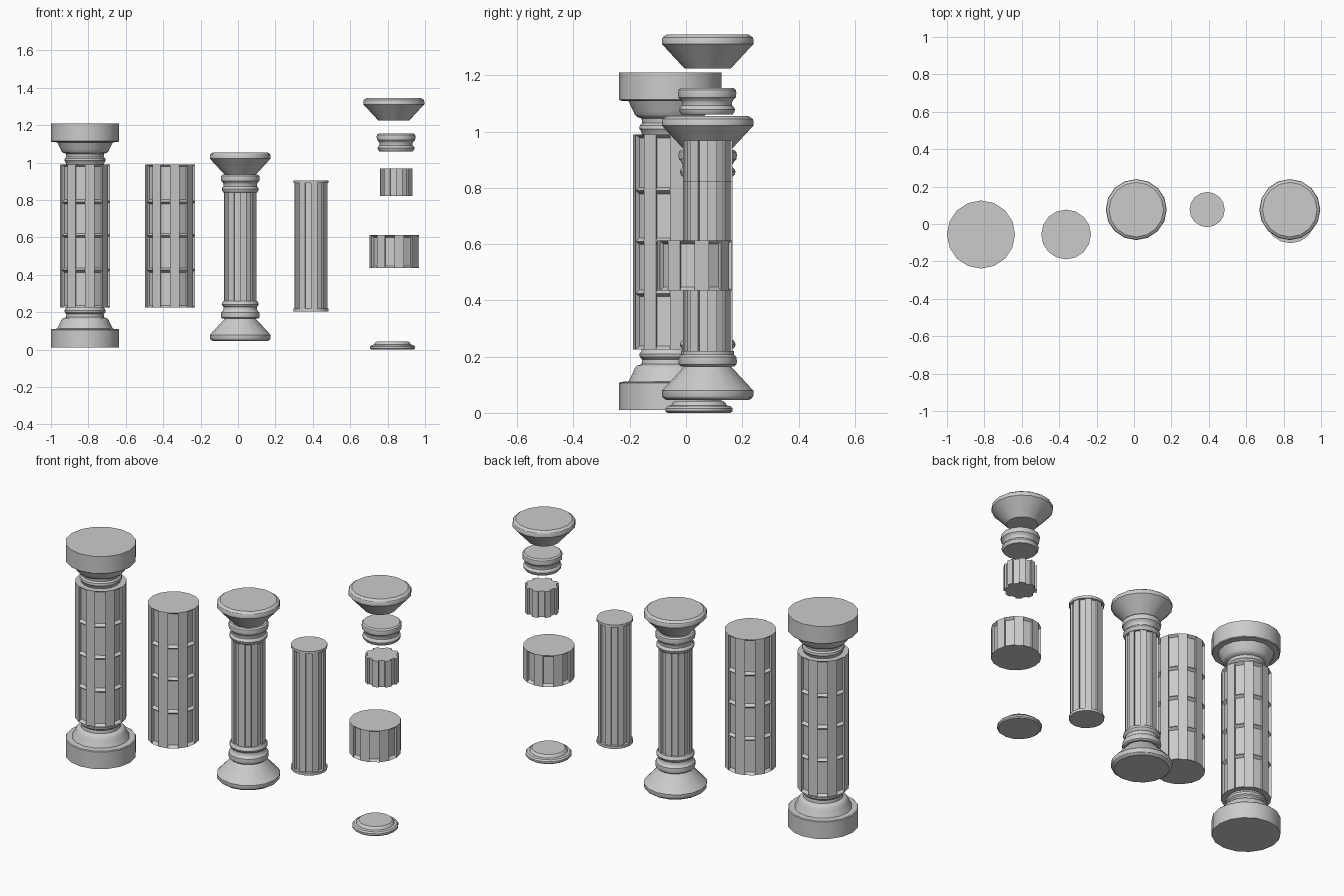
import bpy, bmesh, math

SIDES = 16
if "Cube" in bpy.data.objects:
    bpy.data.objects.remove(bpy.data.objects["Cube"], do_unlink=True)

stone = bpy.data.materials.new("grey stone")
stone.use_nodes = True
stone.diffuse_color = (0.6, 0.6, 0.6, 1)
stone.node_tree.nodes["Principled BSDF"].inputs["Base Color"].default_value = (0.6, 0.6, 0.6, 1)


def finish(bm, name, spot):
    """Turn a bmesh into a shaded object standing at the given x, y."""
    bmesh.ops.recalc_face_normals(bm, faces=bm.faces)
    mesh = bpy.data.meshes.new(name)
    bm.to_mesh(mesh)
    bm.free()
    mesh.materials.append(stone)
    obj = bpy.data.objects.new(name, mesh)
    bpy.context.collection.objects.link(obj)
    obj.location = (spot[0], spot[1], 0)
    bpy.ops.object.select_all(action="DESELECT")
    obj.select_set(True)
    bpy.context.view_layer.objects.active = obj
    bpy.ops.object.shade_smooth_by_angle(angle=math.radians(30))
    return obj


def loft(bm, rings):
    """Skin a stack of rings and close both ends."""
    loops = [[bm.verts.new(p) for p in ring] for ring in rings]
    walls = []
    for low, high in zip(loops, loops[1:]):
        n = len(low)
        for i in range(n):
            j = (i + 1) % n
            walls.append(bm.faces.new((low[i], low[j], high[j], high[i])))
    bm.faces.new(loops[0][::-1])
    bm.faces.new(loops[-1])
    return walls


def circle(r, z):
    turn = math.tau / SIDES
    return [(r * math.cos(i * turn), r * math.sin(i * turn), z) for i in range(SIDES)]


def turned(name, spot, profile, base=0, flip=False):
    """Lathe a (radius, height) profile upward from base, or downward if flipped."""
    bm = bmesh.new()
    sign = -1 if flip else 1
    loft(bm, [circle(r, base + sign * z) for r, z in profile])
    return finish(bm, name, spot)


def panelled_drum(name, spot, z0, z1, r=0.133):
    """Round drum with every second side sunk as a panel."""
    bm = bmesh.new()
    walls = loft(bm, [circle(r, z0), circle(r, z1)])
    sunk = walls[1::2]
    bmesh.ops.inset_individual(bm, faces=sunk, thickness=0.005, depth=0)
    for f in sunk:
        centre = f.calc_center_median()
        out = centre.copy()
        out.z = 0
        out.normalize()
        for v in f.verts:
            v.co -= out * 0.016
            v.co.z += 0.012 * (-1 if v.co.z > centre.z else 1)
    return finish(bm, name, spot)


def fluted_shaft(name, spot, z0, z1, r=0.088, depth=0.011):
    """Shaft with open square flutes running its full height."""
    turn = math.tau / SIDES
    rings = []
    for z in (z0, z1):
        ring = []
        for i in range(SIDES):
            rad = r if i % 2 == 0 else r - depth
            for a in (i * turn, (i + 1) * turn):
                ring.append((rad * math.cos(a), rad * math.sin(a), z))
        rings.append(ring)
    bm = bmesh.new()
    loft(bm, rings)
    return finish(bm, name, spot)


# Shared moulding profiles, listed from the outer end toward the shaft
block = [(0.182, 0), (0.182, 0.096), (0.178, 0.1), (0.148, 0.102), (0.142, 0.115),
         (0.132, 0.135), (0.126, 0.15), (0.118, 0.158), (0.102, 0.163), (0.1, 0.18),
         (0.108, 0.188), (0.11, 0.2), (0.104, 0.208), (0.1, 0.22)]
cone = [(0.146, 0), (0.16, 0.01), (0.163, 0.018), (0.163, 0.034), (0.156, 0.041),
        (0.083, 0.12)]
collar = [(0.094, 0), (0.102, 0.007), (0.104, 0.018), (0.102, 0.034), (0.093, 0.043),
          (0.089, 0.05), (0.089, 0.063), (0.096, 0.069), (0.099, 0.077), (0.097, 0.086),
          (0.09, 0.095)]
foot = [(0.112, 0), (0.119, 0.006), (0.119, 0.016), (0.112, 0.024), (0.098, 0.027),
        (0.094, 0.036), (0.086, 0.042)]
seams = [0.225, 0.425, 0.61, 0.79, 0.99]

# Heavy column and the bare panelled shaft beside it
heavy = (-0.818, -0.056)
turned("heavy_column_base", heavy, block, 0.01)
turned("heavy_column_capital", heavy, block, 1.21, flip=True)
for label, spot in (("heavy_column", heavy), ("panelled_shaft", (-0.363, -0.056))):
    for k, (low, high) in enumerate(zip(seams, seams[1:])):
        panelled_drum(f"{label}_drum_{k + 1}", spot, low, high)

# Slender column
slender = (0.012, 0.077)
turned("slender_column_base", slender, cone, 0.045)
turned("slender_column_lower_collar", slender, collar, 0.165)
fluted_shaft("slender_column_shaft", slender, 0.255, 0.845)
turned("slender_column_upper_collar", slender, collar, 0.935, flip=True)
turned("slender_column_capital", slender, cone, 1.055, flip=True)

# Bare fluted shaft with end rims
bare = (0.391, 0.077)
fluted_shaft("fluted_shaft", bare, 0.21, 0.9)
for label, z in (("lower", 0.205), ("upper", 0.89)):
    turned(f"fluted_shaft_{label}_rim", bare, [(0.094, 0), (0.094, 0.015)], z)

# Separate spare pieces stacked in the air
turned("spare_foot", (0.826, 0.046), foot)
panelled_drum("spare_panelled_drum", (0.836, 0.03), 0.435, 0.612)
fluted_shaft("spare_fluted_drum", (0.846, 0.077), 0.82, 0.968)
turned("spare_collar", (0.845, 0.075), collar, 1.155, flip=True)
turned("spare_capital", (0.833, 0.077), cone, 1.345, flip=True)
